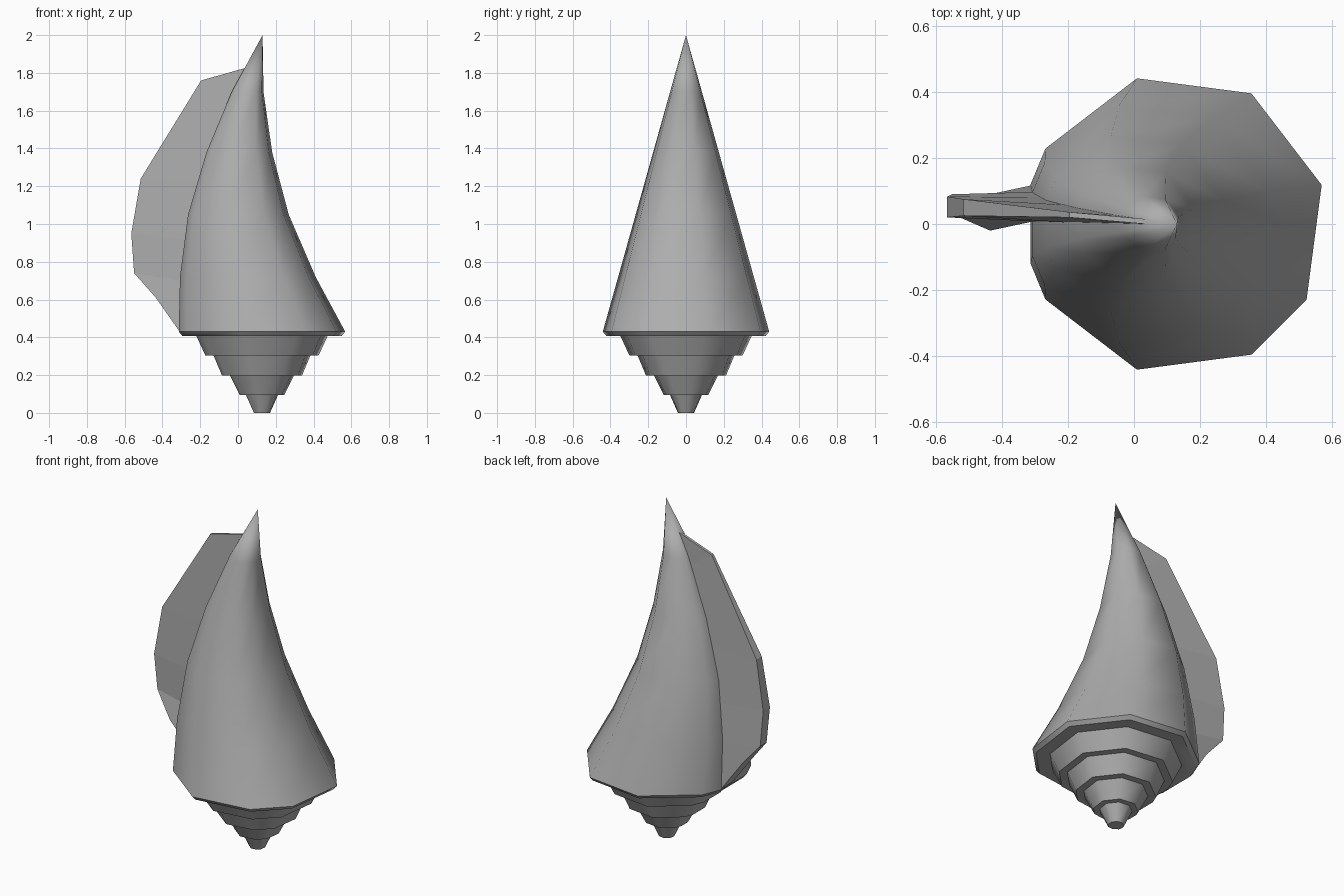
import bpy, bmesh
from math import sin, cos, radians

if "Cube" in bpy.data.objects:
    bpy.data.objects.remove(bpy.data.objects["Cube"])

ANGLES = [15, 60, 105, 150, 165, 195, 210, 255, 300, 330]
R = 0.456          # shell radius at the rim
AX = 0.127         # axis of the spire

grey = bpy.data.materials.new("shell_grey")
grey.diffuse_color = (0.42, 0.42, 0.42, 1)
grey.use_nodes = True
grey.node_tree.nodes["Principled BSDF"].inputs["Base Color"].default_value = grey.diffuse_color


def loft(name, sections, cap_start=True, cap_end=True, smooth=None):
    """Skin a list of closed cross-sections; a one-point section makes a tip."""
    bm = bmesh.new()
    rings = [[bm.verts.new(p) for p in s] for s in sections]
    for a, b in zip(rings, rings[1:]):
        n = len(a)
        for i in range(n):
            j = (i + 1) % n
            if len(b) == 1:
                bm.faces.new((a[i], a[j], b[0]))
            else:
                bm.faces.new((a[i], a[j], b[j], b[i]))
    if cap_start:
        bm.faces.new(rings[0][::-1])
    if cap_end and len(rings[-1]) > 2:
        bm.faces.new(rings[-1])
    bmesh.ops.recalc_face_normals(bm, faces=bm.faces[:])
    me = bpy.data.meshes.new(name)
    bm.to_mesh(me)
    bm.free()
    me.materials.append(grey)
    ob = bpy.data.objects.new(name, me)
    bpy.context.collection.objects.link(ob)
    if smooth:
        bpy.ops.object.select_all(action='DESELECT')
        ob.select_set(True)
        bpy.context.view_layer.objects.active = ob
        bpy.ops.object.shade_smooth_by_angle(angle=radians(smooth))
    return ob


def ring(cx, z, r):
    return [(cx + r * cos(radians(a)), r * sin(radians(a)), z) for a in ANGLES]


def taper(z):
    return (2.0 - z) / 1.57


# Spire: stepped whorls and the rim above them
spire = [(0.0, 0.044), (0.095, 0.088), (0.095, 0.122), (0.197, 0.175),
         (0.197, 0.219), (0.303, 0.265), (0.303, 0.31), (0.408, 0.36),
         (0.408, 0.437), (0.43, R)]
loft("spire", [ring(AX, z, r) for z, r in spire], cap_end=False, smooth=50)

# Body: tapering cone, bent towards the tip
body = [(0.43, AX), (0.72, 0.052), (1.05, 0.002), (1.38, 0.007), (1.70, 0.051)]
sections = [ring(cx, z, R * taper(z)) for z, cx in body]
loft("body", sections + [[(0.13, 0, 2.0)]], cap_start=False, smooth=50)


def left_side(z):
    """x of the shell's left flank at height z."""
    for (z0, c0), (z1, c1) in zip(body, body[1:] + [(2.0, 0.13)]):
        if z <= z1:
            t = (z - z0) / (z1 - z0)
            return c0 + (c1 - c0) * t - 0.44 * taper(z)


# Flared lip: inner z, outer x, outer z, outer front y, outer back y
lip = [(0.43, -0.435, 0.61, -0.02, 0.09),
       (0.70, -0.55, 0.74, 0.03, 0.09),
       (0.92, -0.565, 0.95, 0.02, 0.083),
       (1.22, -0.515, 1.24, 0.025, 0.075),
       (1.66, -0.195, 1.76, 0.02, 0.036),
       (1.80, 0.035, 1.825, 0.0, 0.015)]
fin = []
for zi, xo, zo, yf, yb in lip:
    xi, k = left_side(zi) + 0.004, taper(zi)
    fin.append([(xi, 0.01 * k, zi), (xo, yf, zo), (xo, yb, zo), (xi, 0.117 * k, zi)])
loft("flared_lip", fin)
